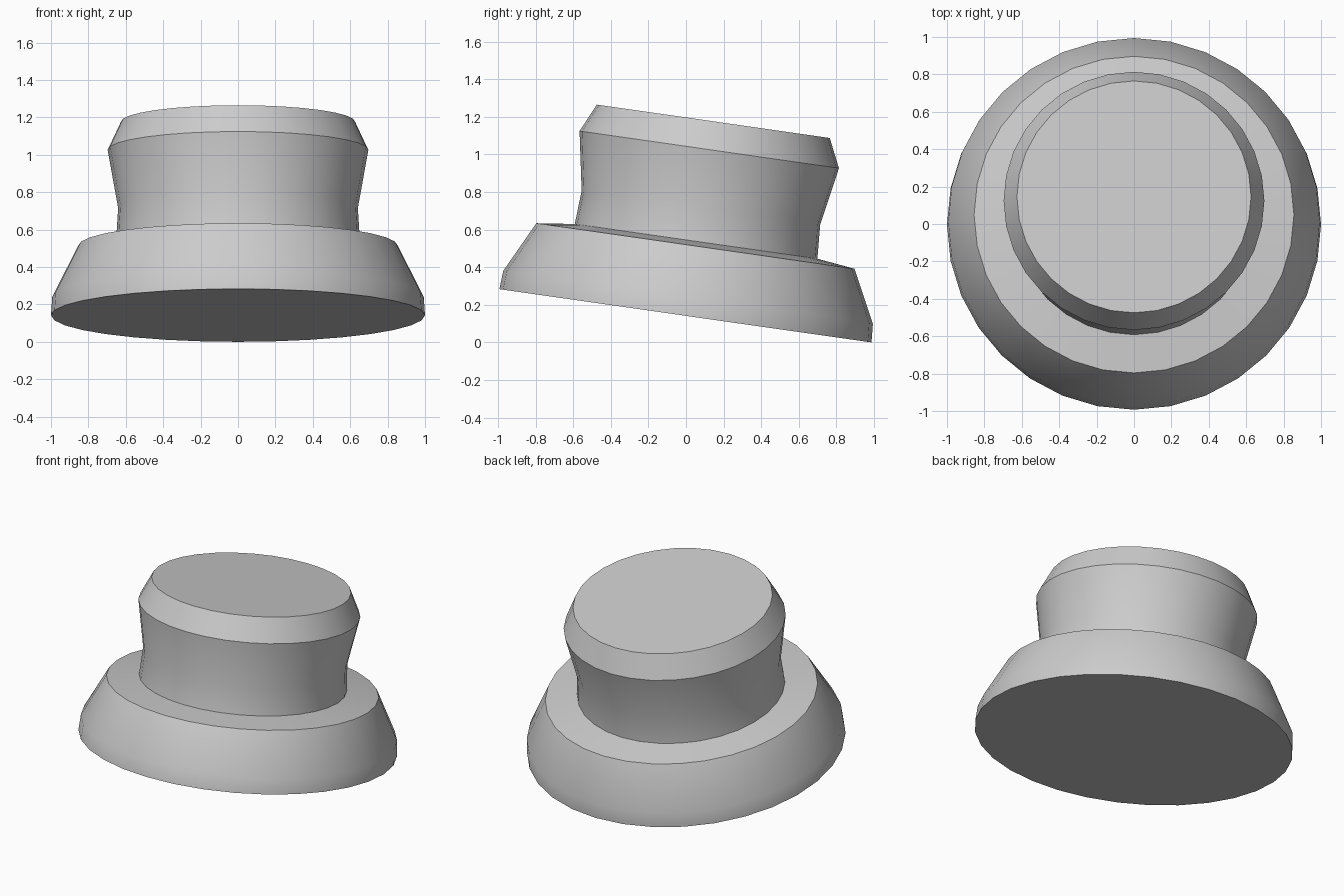
import bpy, bmesh, math
from mathutils import Matrix

if "Cube" in bpy.data.objects:
    bpy.data.objects.remove(bpy.data.objects["Cube"])

SIDES = 32
TILT = math.radians(8.15)

# Turned profile (radius, height): base skirt, sloped ledge, waisted neck, bevelled cap
PROFILE = [(1.0, 0.0), (0.993, 0.10), (0.855, 0.375), (0.652, 0.40),
           (0.641, 0.58), (0.697, 0.893), (0.626, 1.045)]

bm = bmesh.new()
rings = [[bm.verts.new((r * math.cos(2 * math.pi * i / SIDES),
                        r * math.sin(2 * math.pi * i / SIDES), h))
          for i in range(SIDES)] for r, h in PROFILE]
for low, high in zip(rings, rings[1:]):
    for i in range(SIDES):
        j = (i + 1) % SIDES
        bm.faces.new((low[i], low[j], high[j], high[i]))

# Flat underside and top
bm.faces.new(rings[0][::-1])
bm.faces.new(rings[-1])

# Lean the whole knob towards the back, lowest edge on the floor
lean = Matrix.Rotation(-TILT, 4, 'X')
bm.transform(Matrix.Translation((0, -0.003, math.sin(TILT))) @ lean)

mesh = bpy.data.meshes.new("tilted_knob")
bm.to_mesh(mesh)
bm.free()
knob = bpy.data.objects.new("tilted_knob", mesh)
bpy.context.collection.objects.link(knob)
bpy.context.view_layer.objects.active = knob
knob.select_set(True)
bpy.ops.object.shade_smooth_by_angle(angle=math.radians(30))
